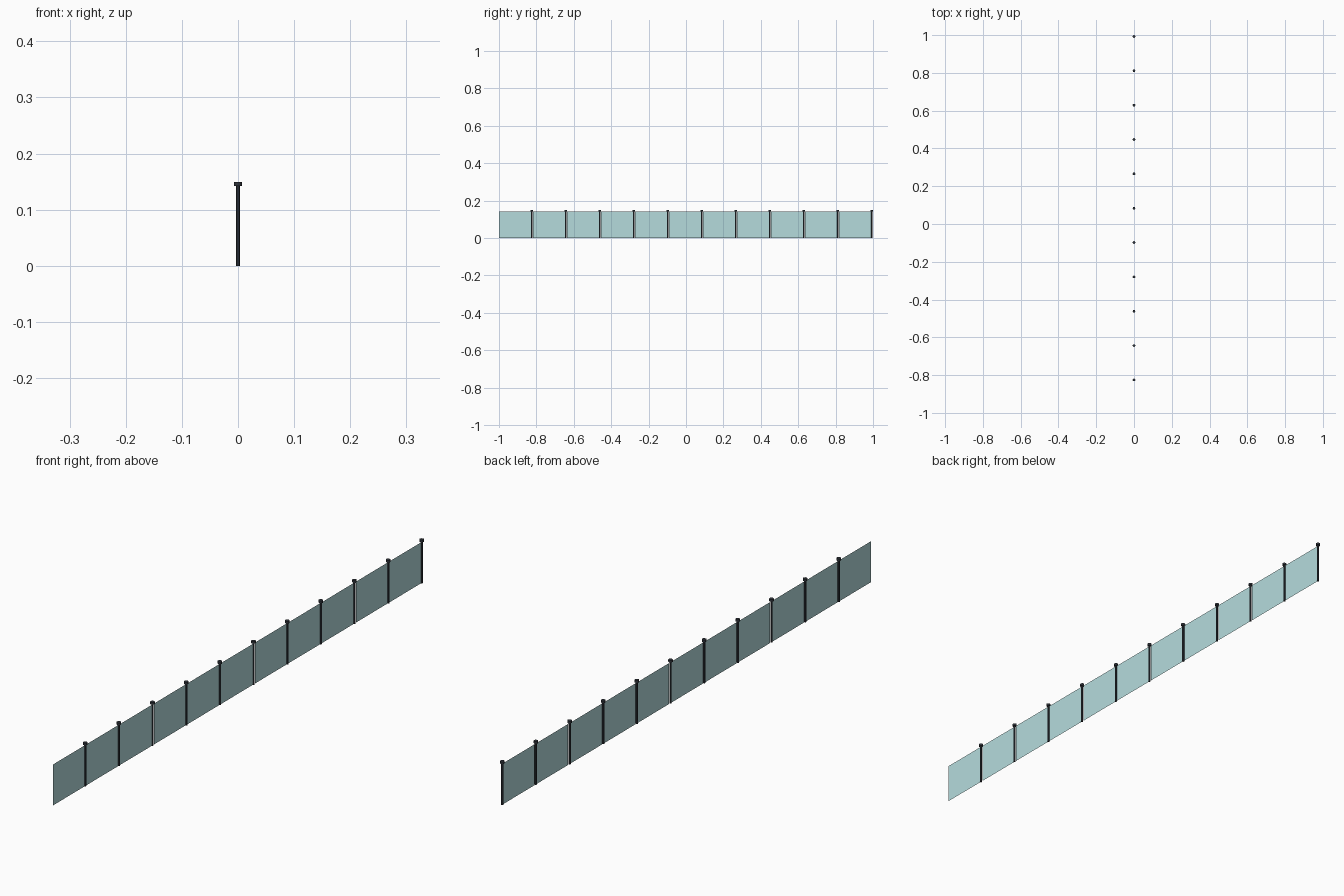
import bpy

if "Cube" in bpy.data.objects:
    bpy.data.objects.remove(bpy.data.objects["Cube"])

COUNT = 11
PITCH = 2 / COUNT
CAP_R = 0.0072
POST_R = 0.0037
PANEL_H = 0.14


def material(name, color):
    m = bpy.data.materials.new(name)
    m.diffuse_color = color
    m.use_nodes = True
    m.node_tree.nodes["Principled BSDF"].inputs["Base Color"].default_value = m.diffuse_color
    return m


glass = material("pale_glass", (0.46, 0.71, 0.72, 1))
metal = material("dark_metal", (0.03, 0.035, 0.045, 1))


def cylinder(name, radius, z0, z1, y):
    bpy.ops.mesh.primitive_cylinder_add(
        vertices=12, radius=radius, depth=z1 - z0, location=(0, y, (z0 + z1) / 2))
    ob = bpy.context.object
    ob.name = name
    ob.data.materials.append(metal)
    bpy.ops.object.shade_smooth_by_angle()


def panel(name, y0, y1):
    mesh = bpy.data.meshes.new(name)
    mesh.from_pydata([(0, y0, 0), (0, y1, 0), (0, y1, PANEL_H), (0, y0, PANEL_H)],
                     [], [(0, 1, 2, 3)])
    mesh.materials.append(glass)
    bpy.context.collection.objects.link(bpy.data.objects.new(name, mesh))


# each bay: a thin glass sheet ending in a capped post
for i in range(COUNT):
    start = -1 + i * PITCH
    post_y = start + PITCH - CAP_R
    panel(f"glass_panel_{i + 1}", start, post_y)
    cylinder(f"post_{i + 1}", POST_R, 0, 0.142, post_y)
    cylinder(f"post_cap_{i + 1}", CAP_R, 0.142, 0.1495, post_y)
